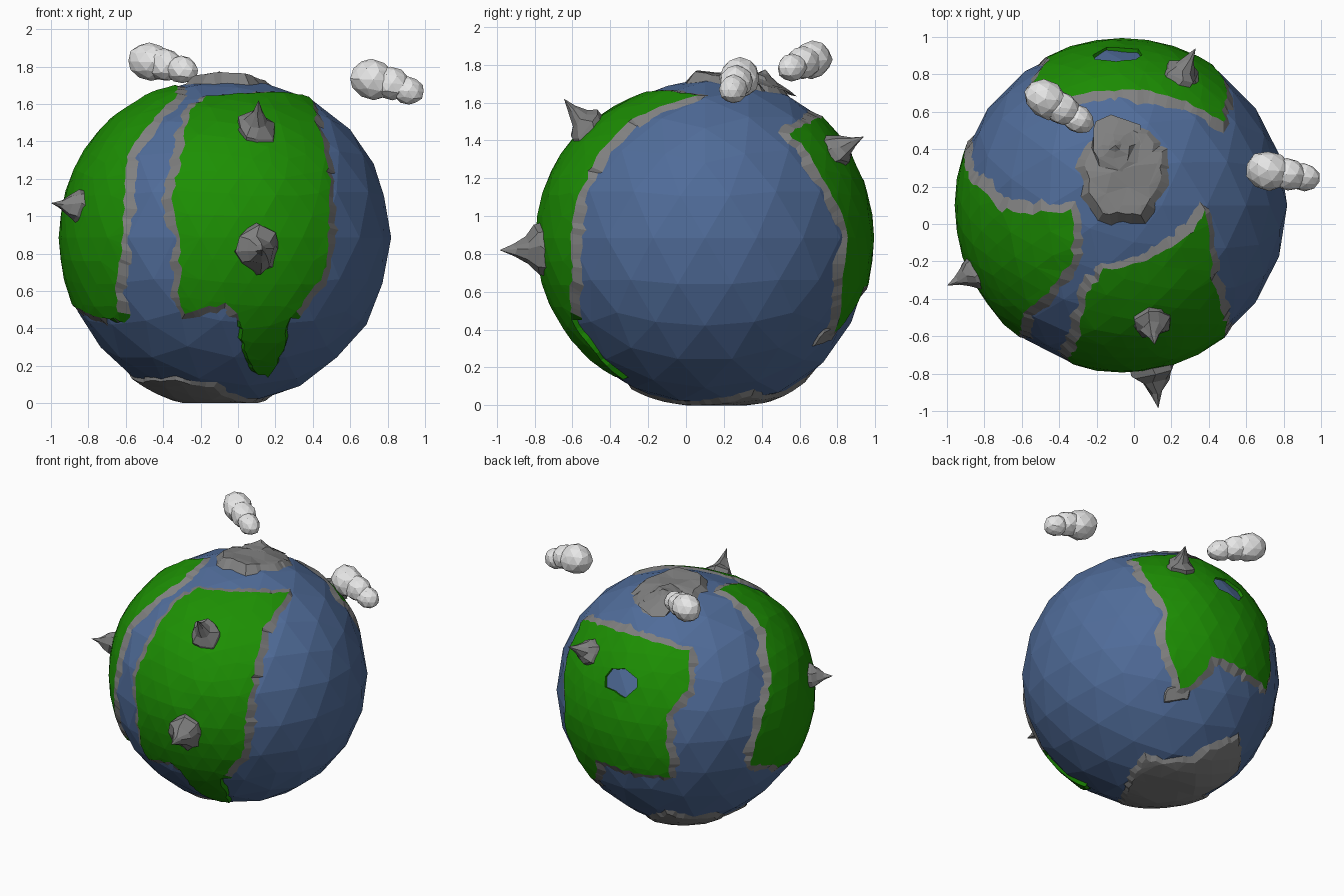
import bpy, bmesh, math, random
from mathutils import Vector, noise
from mathutils.geometry import delaunay_2d_cdt

if "Cube" in bpy.data.objects:
    bpy.data.objects.remove(bpy.data.objects["Cube"])

random.seed(4)
C = Vector((-0.065, 0.10, 0.885))        # globe centre
SEA, LAND = 0.884, 0.894                 # radii
DENT = Vector((0, -0.34, 0.94))          # globe is slightly sunk here
BULGE = Vector((-0.24, 0.42, -0.875))    # and swollen here


def material(name, rgb):
    m = bpy.data.materials.new(name)
    m.diffuse_color = (*rgb, 1)
    m.use_nodes = True
    m.node_tree.nodes["Principled BSDF"].inputs["Base Color"].default_value = m.diffuse_color
    return m


OCEAN = material("ocean_blue", (0.08, 0.15, 0.32))
GRASS = material("grass_green", (0.012, 0.275, 0.001))
ROCK = material("rock_grey", (0.215, 0.215, 0.215))
CLOUD = material("cloud_white", (0.8, 0.8, 0.8))


def warp(d):
    return 1 - 0.065 * max(0, d.dot(DENT)) ** 6 + 0.06 * max(0, d.dot(BULGE)) ** 8


def place(d, r, floor):
    p = C + d * r
    p.z = max(floor, p.z)
    return p


def finish(name, bm, mats):
    me = bpy.data.meshes.new(name)
    bm.to_mesh(me)
    bm.free()
    for m in mats:
        me.materials.append(m)
    bpy.context.collection.objects.link(bpy.data.objects.new(name, me))


def on_globe(az, el, pts, origin=(0, 0)):
    """Points seen from a direction, dropped onto the unit globe."""
    a, e = math.radians(az), math.radians(el)
    r = Vector((math.cos(a), math.sin(a), 0))
    f = Vector((math.sin(a) * math.cos(e), -math.cos(a) * math.cos(e), math.sin(e)))
    u = f.cross(r)
    out = []
    for x, y in pts:
        x, y = x - origin[0], y - origin[1]
        w = math.sqrt(max(0, LAND ** 2 - x * x - y * y))
        out.append((r * x + u * y + f * w).normalized())
    return out


def front(pts): return on_globe(0, 0, pts, (C.x, C.z))
def top(pts): return on_globe(0, 90, pts, (C.x, C.y))
def back_left(pts): return on_globe(215, 25, pts)
def back_right(pts): return on_globe(140, -27, pts)


def resample(loop, step=0.05, wobble=0.015):
    out = []
    for a, b in zip(loop, loop[1:] + loop[:1]):
        n = max(1, round((b - a).length / step))
        for i in range(n):
            j = Vector((random.uniform(-1, 1), random.uniform(-1, 1))) * wobble
            out.append(a.lerp(b, i / n) + j)
    area = sum(p.cross(q) for p, q in zip(out, out[1:] + out[:1]))
    return out if area > 0 else out[::-1]


def plate(name, outline, mats, lake=None, rough=0.008, radius=LAND, rim=0.1, sink=1, scale=1):
    """Raised low-poly land with a sloping rocky shore and optional lake hole."""
    n = sum(outline, Vector()).normalized()
    e1 = n.orthogonal().normalized()
    e2 = n.cross(e1)

    def flat(d):
        p = Vector((d.dot(e1), d.dot(e2)))
        return p.normalized() * math.acos(max(-1, min(1, d.dot(n)))) if p.length > 1e-6 else p

    def ball(p, r=None):
        t = p.length
        d = n * math.cos(t)
        if t > 1e-6:
            d = d + (e1 * p.x + e2 * p.y) * (math.sin(t) / t)
        if r:
            return place(d, r * warp(d), 0.03)
        return place(d, (radius + rough * noise.noise(d * 6)) * (1 + sink * (warp(d) - 1)), 0)

    loops = [resample([flat(d) * scale for d in outline])]
    if lake:
        loops.append(resample([flat(d) for d in lake], 0.06, 0.005))
    pts, faces = [], []
    for lp in loops:
        faces.append(list(range(len(pts), len(pts) + len(lp))))
        pts += lp
    # coarse interior points so the land keeps its curve
    tmp = bmesh.new()
    bmesh.ops.create_icosphere(tmp, subdivisions=4, radius=1)
    pts += [flat(v.co.normalized()) for v in tmp.verts if v.co.normalized().dot(n) > 0]
    tmp.free()
    vs, _, tris, _, _, source = delaunay_2d_cdt(pts, [], faces, 1, 1e-5)
    bm = bmesh.new()
    bv = [bm.verts.new(ball(p)) for p in vs]
    for t, o in zip(tris, source):
        if 1 not in o:
            bm.faces.new([bv[i] for i in t])
    # shore slope; upright walls for the lake and the low southern coasts
    for k, lp in enumerate(loops):
        m = len(lp)
        inner = [bm.verts.new(ball(p)) for p in lp]
        cliff = [k == 1 or (0.1 < v.co.z < 0.455 and v.co.y < 0.1) for v in inner]
        outer = []
        for i, p in enumerate(lp):
            t = (lp[(i + 1) % m] - lp[i - 1]).normalized()
            w = 0 if k else rim * random.uniform(0.7, 1.25) * (0.3 if cliff[i] else 1)
            outer.append(bm.verts.new(ball(p + Vector((t.y, -t.x)) * w, SEA - 0.019)))
        for i in range(m):
            j = (i + 1) % m
            q = [inner[i], outer[i], outer[j], inner[j]]
            f = bm.faces.new(q[::-1] if k else q)
            f.material_index = 0 if cliff[i] else len(mats) - 1
    bmesh.ops.delete(bm, geom=[v for v in bm.verts if not v.link_faces], context='VERTS')
    finish(name, bm, mats)


def mountain(name, foot, tip, width, sides=8):
    """Craggy concave spike leaning from its foot on the land to its tip."""
    tip, d = Vector(tip), (Vector(foot) - C).normalized()
    foot = C + d * LAND * warp(d)
    e1 = d.orthogonal().normalized()
    e2 = d.cross(e1)
    bm = bmesh.new()
    rings = []
    for w, t in ((1.05, -0.2), (0.9, 0.08), (0.55, 0.32), (0.24, 0.62)):
        ring = []
        for i in range(sides):
            a = 2 * math.pi * (i + random.uniform(-0.3, 0.3)) / sides
            r = width * w * random.uniform(0.8, 1.15)
            p = foot.lerp(tip, t + random.uniform(-0.05, 0.05))
            ring.append(bm.verts.new(p + e1 * r * math.cos(a) + e2 * r * math.sin(a)))
        rings.append(ring)
    peak = bm.verts.new(tip)
    for i in range(sides):
        j = (i + 1) % sides
        for a, b in zip(rings, rings[1:]):
            bm.faces.new((a[i], a[j], b[j], b[i]))
        bm.faces.new((rings[-1][i], rings[-1][j], peak))
    finish(name, bm, [ROCK])


def cloud(name, lobes, stretch):
    axis = (Vector(lobes[-1][:3]) - Vector(lobes[0][:3])).normalized()
    bm = bmesh.new()
    for x, y, z, r in lobes:
        for v in bmesh.ops.create_icosphere(bm, subdivisions=2, radius=r)["verts"]:
            v.co += axis * v.co.dot(axis) * stretch
            v.co = v.co * random.uniform(0.95, 1.05) + Vector((x, y, z))
    finish(name, bm, [CLOUD])


# Ocean globe
bm = bmesh.new()
bmesh.ops.create_icosphere(bm, subdivisions=3, radius=1)
for v in bm.verts:
    d = v.co.normalized()
    v.co = place(d, SEA * warp(d), 0.02)
finish("ocean_globe", bm, [OCEAN])
# Continents
plate("front_continent", front([
    (-.26, 1.6), (-.29, 1.46), (-.31, 1.28), (-.35, 1.09), (-.31, .88), (-.31, .56),
    (-.29, .48), (-.07, .53), (.01, .45), (.03, .29), (.09, .155), (.17, .14),
    (.22, .235), (.275, .45), (.435, .66), (.48, .74), (.48, .98), (.49, 1.2),
    (.46, 1.41), (.43, 1.5)]) + top([
        (.42, -.1), (.39, .08), (.33, -.04), (.05, -.22), (-.17, -.27)]), [GRASS, ROCK])
plate("left_continent", front([
    (-.78, .47), (-.63, .44), (-.62, .82), (-.61, 1.09), (-.58, 1.36), (-.45, 1.55)]) + top([
        (-.35, -.22), (-.34, -.05), (-.35, .07), (-.55, .06), (-.74, .08)]) + back_left([
            (.55, .29), (.59, .09), (.55, -.115), (.48, -.35), (.45, -.52), (.64, -.53)]),
    [GRASS, ROCK])
plate("back_continent", back_right([
    (-.13, .81), (-.007, .61), (.115, .44), (.095, .24), (.196, -.115), (.30, -.08),
    (.42, .11), (.60, .05), (.79, -.10)]) + back_left([
        (-.115, -.18), (.03, .02), (.02, .257), (-.32, .36)]) + top([
            (.13, .70), (.35, .62)]), [GRASS, ROCK],
    lake=back_left([(-.55, .09), (-.51, .14), (-.42, .14), (-.33, .07),
                    (-.33, .01), (-.42, -.06), (-.49, -.01), (-.55, .01)]))
plate("back_shore", back_right([(.09, -.22), (.12, -.11), (.20, -.09), (.28, -.09), (.25, -.18)]),
      [ROCK], rough=0, radius=0.884, rim=0.02)
# Polar caps
plate("north_cap", top([
    (-.31, .32), (-.23, .49), (-.11, .55), (.10, .52), (.13, .41), (.19, .39),
    (.18, .21), (.10, .06), (.05, .02), (-.20, .02), (-.26, .1), (-.28, .19)]),
    [ROCK], rough=0.02, radius=0.889, rim=0.08, sink=0.25, scale=0.84)
plate("south_cap", on_globe(0, -90, [
    (-.50, .0), (-.42, .25), (-.275, .40), (-.06, .40), (.07, .2), (.1, .13),
    (.2, 0), (.26, -.24), (-.03, -.42), (-.06, -.51), (-.26, -.61), (-.48, -.36),
    (-.38, -.1)]), [ROCK], rough=0.004, radius=0.889, rim=0.06, scale=0.95)
# Mountains
mountain("upper_front_mountain", (.09, -.51, 1.45), (.11, -.645, 1.62), .115)
mountain("front_mountain", (.11, -.79, .82), (.13, -.985, .82), .13)
mountain("left_mountain", (-.85, -.26, 1.05), (-1.0, -.33, 1.07), .095)
mountain("back_mountain", (.25, .80, 1.35), (.33, .94, 1.42), .105)
mountain("north_cap_ridge", (-.10, .42, 1.71), (-.10, .42, 1.775), .15)
# Clouds
cloud("left_cloud", [(-.47, .665, 1.825, .10), (-.39, .62, 1.81, .088), (-.30, .56, 1.785, .073)], .25)
cloud("right_cloud", [(.72, .285, 1.73, .105), (.82, .265, 1.71, .088), (.91, .25, 1.67, .074)], .2)
